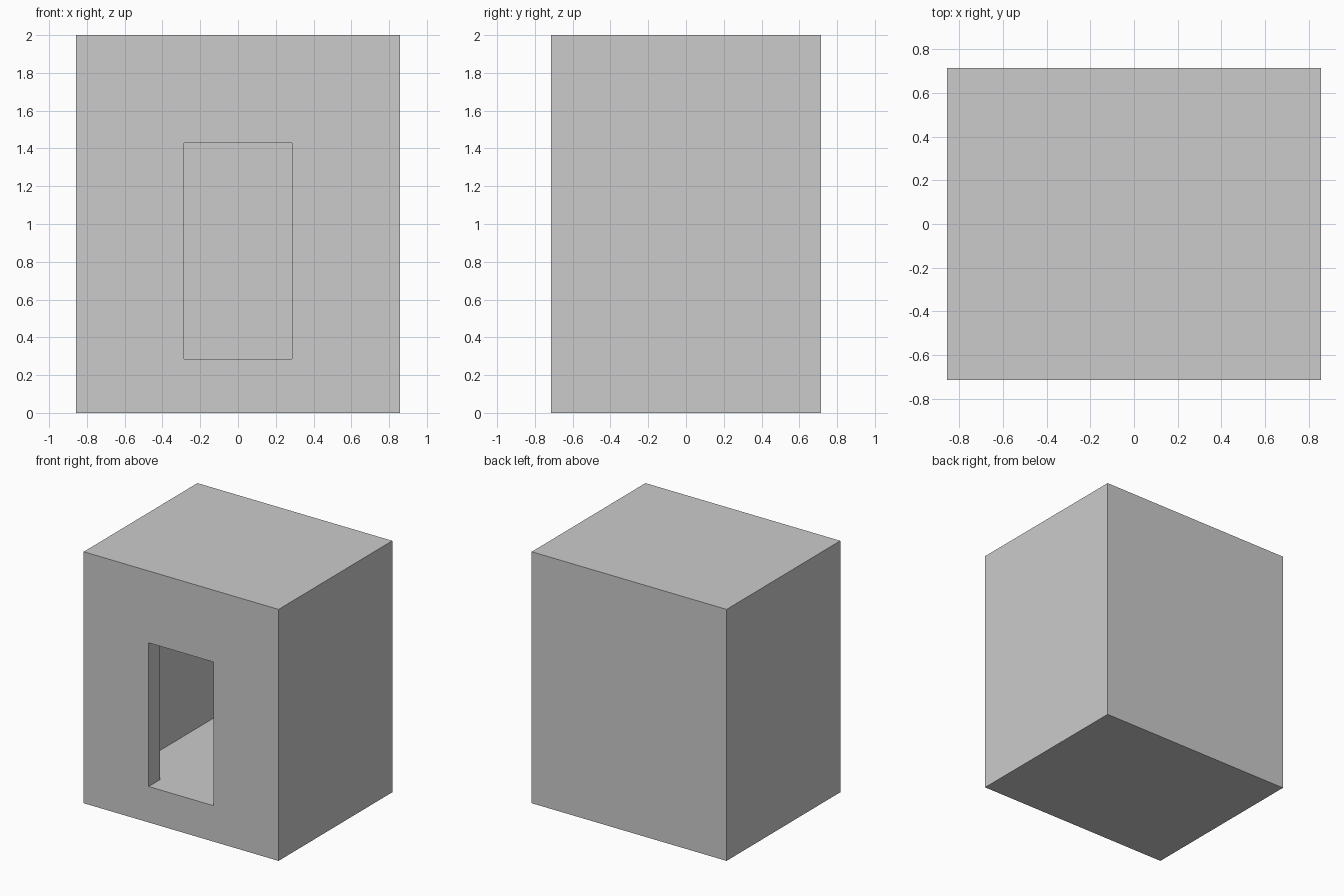
import bpy

if "Cube" in bpy.data.objects:
    bpy.data.objects.remove(bpy.data.objects["Cube"])

U = 2 / 14  # the model sits on a grid of 14 units in height


def box(name, lo, hi):
    """Axis-aligned box between two corners given in grid units."""
    size = [(b - a) * U for a, b in zip(lo, hi)]
    centre = [(a + b) / 2 * U for a, b in zip(lo, hi)]
    bpy.ops.mesh.primitive_cube_add(size=1, location=centre)
    obj = bpy.context.object
    obj.name = name
    obj.scale = size
    bpy.ops.object.transform_apply(location=True, rotation=False, scale=True)
    return obj


def cut(target, cutter):
    mod = target.modifiers.new(cutter.name, 'BOOLEAN')
    mod.operation = 'DIFFERENCE'
    mod.solver = 'EXACT'
    mod.object = cutter
    bpy.context.view_layer.objects.active = target
    bpy.ops.object.modifier_apply(modifier=mod.name)
    bpy.data.objects.remove(cutter, do_unlink=True)


# Outer block
shell = box("hollow_block", (-6, -5, 0), (6, 5, 14))

# Inner chamber: thin front and back walls, thicker sides, floor and ceiling
cut(shell, box("chamber_cutter", (-4, -4, 2), (4, 4, 12)))

# Doorway through the front wall, sill level with the chamber floor
cut(shell, box("doorway_cutter", (-2, -6, 2), (2, -3, 10)))
